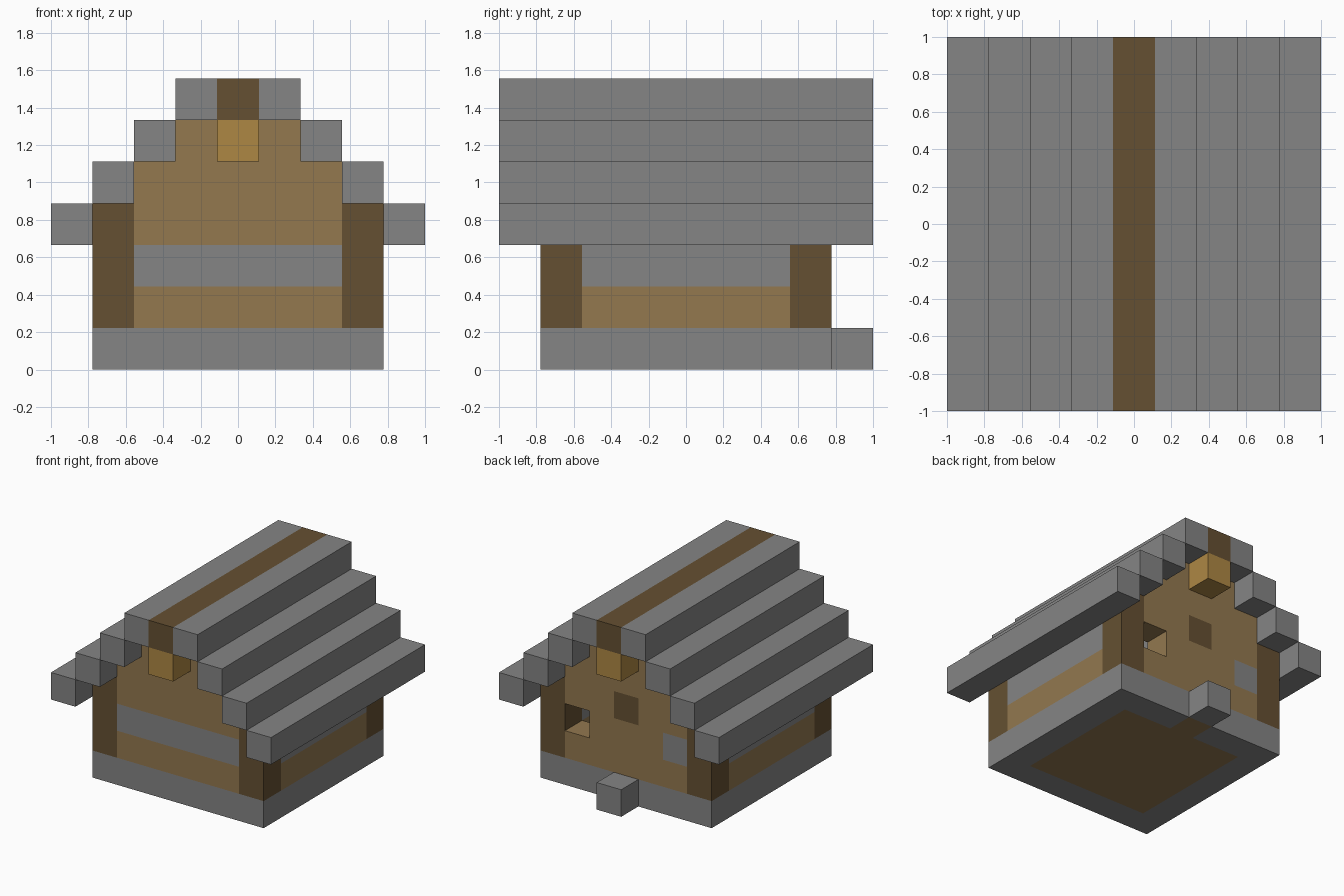
import bpy

if "Cube" in bpy.data.objects:
    bpy.data.objects.remove(bpy.data.objects["Cube"], do_unlink=True)

U = 2 / 9  # size of one building block


def linear(c):
    c /= 255
    return c / 12.92 if c <= 0.04045 else ((c + 0.055) / 1.055) ** 2.4


def material(name, rgb):
    m = bpy.data.materials.new(name)
    m.use_nodes = True
    col = [linear(c) for c in rgb] + [1.0]
    m.diffuse_color = col
    bsdf = m.node_tree.nodes["Principled BSDF"]
    bsdf.inputs["Base Color"].default_value = col
    bsdf.inputs["Roughness"].default_value = 0.9
    return m


stone = material("stone grey", (133, 133, 133))
plank = material("plank brown", (147, 120, 79))
timber = material("dark timber", (101, 80, 50))
tan = material("light tan wood", (174, 135, 68))


def block(name, xs, ys, zs, mat):
    """Box covering an inclusive range of block cells on each axis."""
    lo = [(xs[0] - 0.5) * U, (ys[0] - 0.5) * U, zs[0] * U]
    hi = [(xs[1] + 0.5) * U, (ys[1] + 0.5) * U, (zs[1] + 1) * U]
    bpy.ops.mesh.primitive_cube_add(size=1)
    ob = bpy.context.object
    ob.name = name
    for v in ob.data.vertices:
        v.co = [lo[i] if v.co[i] < 0 else hi[i] for i in range(3)]
    ob.data.materials.append(mat)
    return ob


INNER = (-2, 2)
FULL = (-4, 4)

# Foundation ring, floor and doorstep
block("foundation_front", (-3, 3), (-3, -3), (0, 0), stone)
for side, s in (("left", 1), ("right", -1)):
    block("foundation_" + side, (3 * s, 3 * s), INNER, (0, 0), stone)
    block("foundation_back_" + side, sorted((s, 3 * s)), (3, 3), (0, 0), stone)
block("floor", INNER, INNER, (0, 0), plank)
block("threshold", (0, 0), (3, 3), (0, 0), plank)
block("doorstep", (0, 0), (4, 4), (0, 0), stone)

# Corner posts
for side, s in (("left", 1), ("right", -1)):
    for end, e in (("front", -3), ("back", 3)):
        block(f"{end}_{side}_post", (3 * s, 3 * s), (e, e), (1, 3), timber)

# Side walls with a stone band
for side, s in (("left", 3), ("right", -3)):
    block(side + "_wall_lower", (s, s), INNER, (1, 1), plank)
    block(side + "_wall_band", (s, s), INNER, (2, 2), stone)
    block(side + "_wall_upper", (s, s), INNER, (3, 3), plank)

# Front wall with a stone band
block("front_wall_lower", INNER, (-3, -3), (1, 1), plank)
block("front_wall_band", INNER, (-3, -3), (2, 2), stone)
block("front_wall_upper", INNER, (-3, -3), (3, 4), plank)

# Back wall: open window on the left, stone patch on the right, dark block above
block("back_wall_lower", INNER, (3, 3), (1, 1), plank)
block("back_wall_middle", (-1, 1), (3, 3), (2, 2), plank)
block("back_wall_stone_patch", (-2, -2), (3, 3), (2, 2), stone)
block("back_wall_upper_right", (-2, -1), (3, 3), (3, 3), plank)
block("back_wall_dark_block", (0, 0), (3, 3), (3, 3), timber)
block("back_wall_upper_left", (1, 2), (3, 3), (3, 3), plank)
block("back_wall_gable", INNER, (3, 3), (4, 4), plank)

# Gable tops and the beam under the ridge
for end, e in (("front", -3), ("back", 3)):
    for side, s in (("left", 1), ("right", -1)):
        block(f"{end}_gable_top_{side}", (s, s), (e, e), (5, 5), plank)
block("ridge_beam", (0, 0), FULL, (5, 5), tan)

# Stepped roof and ridge
for step in range(4):
    for side, s in (("left", 1), ("right", -1)):
        x = s * (4 - step)
        block(f"roof_step_{step + 1}_{side}", (x, x), FULL, (3 + step, 3 + step), stone)
block("roof_ridge", (0, 0), FULL, (6, 6), timber)
